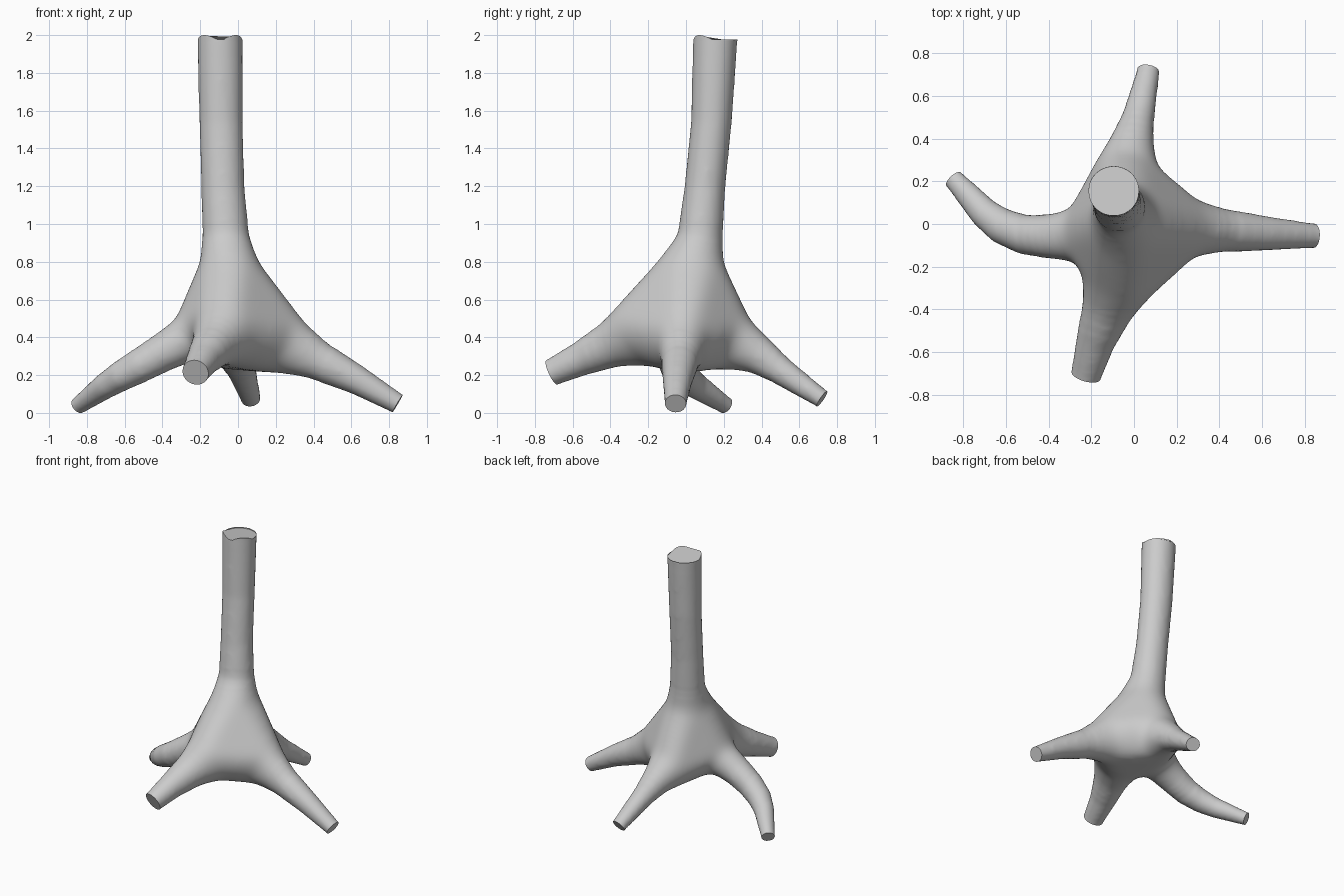
import bpy, bmesh, math
from mathutils import Vector

if "Cube" in bpy.data.objects:
    bpy.data.objects.remove(bpy.data.objects["Cube"])

SIDES = 20
# Each limb: (x, y, z, half width, half height), listed from the body out to the tip
TRUNK = [(-.045, .02, .8, .158, .18), (-.065, .075, .95, .122, .118), (-.08, .10, 1.2, .112, .106),
         (-.09, .135, 1.55, .113, .106), (-.095, .155, 1.98, .118, .116)]
ROOTS = [
    [(.27, -.02, .36, .14, .16), (.42, -.03, .285, .10, .105), (.63, -.045, .18, .078, .076), (.845, -.055, .055, .056, .053)],
    [(-.08, -.28, .42, .17, .18), (-.125, -.4, .365, .122, .125), (-.18, -.55, .295, .09, .09), (-.225, -.71, .22, .070, .070)],
    [(-.03, .27, .37, .15, .15), (-.01, .38, .315, .107, .107), (.02, .5, .23, .074, .074), (.068, .72, .08, .052, .048)],
    [(-.27, -.05, .395, .13, .125), (-.38, -.06, .335, .11, .108), (-.52, -.048, .255, .092, .09),
     (-.62, -.01, .2, .083, .079), (-.70, .05, .15, .07, .068), (-.845, .21, .045, .047, .045)],
]


def ring(c, n, a, b, upright):
    u = Vector((1, 0, 0)) if upright else Vector((n.y, -n.x, 0)).normalized()
    v = n.cross(u).normalized()
    return [c + u * a * math.cos(t) + v * b * math.sin(t)
            for t in (2 * math.pi * i / SIDES for i in range(SIDES))]


def add_limb(bm, path, upright=False):
    pts = [Vector(p[:3]) for p in path]
    n_end = (pts[-1] - pts[-2]).normalized()
    # overshoot the tip so it can be cut off cleanly
    full = list(path) + [(*(pts[-1] + n_end * .06), *path[-1][3:])]
    cs = [Vector(p[:3]) for p in full]
    rings = []
    for i, p in enumerate(full):
        n = (cs[min(i + 1, len(cs) - 1)] - cs[max(i - 1, 0)]).normalized()
        if upright:
            n = Vector((0, 0, 1))
        # small allowance for shrinkage during smoothing
        rings.append([bm.verts.new(q) for q in ring(cs[i], n, p[3] + .003, p[4] + .003, upright)])
    for r, s in zip(rings, rings[1:]):
        for i in range(SIDES):
            j = (i + 1) % SIDES
            bm.faces.new((r[i], r[j], s[j], s[i]))
    bm.faces.new(rings[0][::-1])
    bm.faces.new(rings[-1])
    return [v.co.copy() for v in rings[0]], pts[-1], n_end


# Limbs plus a hull body joining their inner ends
bm = bmesh.new()
limbs = [add_limb(bm, TRUNK, True)] + [add_limb(bm, r) for r in ROOTS]
body = [bm.verts.new(co) for inner, _, _ in limbs for co in inner]
hull = bmesh.ops.convex_hull(bm, input=body)
loose = [v for v in body if v.is_valid and not v.link_faces]
bmesh.ops.delete(bm, geom=loose, context='VERTS')
bmesh.ops.recalc_face_normals(bm, faces=bm.faces)
mesh = bpy.data.meshes.new("trunk_with_roots")
bm.to_mesh(mesh)
bm.free()
obj = bpy.data.objects.new("trunk_with_roots", mesh)
bpy.context.collection.objects.link(obj)

# Fuse into one skin
mod = obj.modifiers.new("fuse", 'REMESH')
mod.mode = 'VOXEL'
mod.voxel_size = .016
bm = bmesh.new()
bm.from_object(obj, bpy.context.evaluated_depsgraph_get())
obj.modifiers.clear()

# Soften everything slightly, and the body where limbs flare out more strongly
for _ in range(6):
    bmesh.ops.smooth_vert(bm, verts=bm.verts, factor=.5, use_axis_x=True, use_axis_y=True, use_axis_z=True)
centre = Vector((-.03, 0, .47))
for radius in (.55, .5, .46, .43):
    near = [v for v in bm.verts if (v.co - centre).length < radius]
    for _ in range(7):
        bmesh.ops.smooth_vert(bm, verts=near, factor=.5, use_axis_x=True, use_axis_y=True, use_axis_z=True)

# Cut flat ends on every limb
for i, (_, tip, n) in enumerate(limbs):
    n = Vector((0, 0, 1)) if i == 0 else n
    cut = bmesh.ops.bisect_plane(bm, geom=bm.verts[:] + bm.edges[:] + bm.faces[:], plane_co=tip,
                                 plane_no=n, clear_outer=True)
    rim = [e for e in cut['geom_cut'] if isinstance(e, bmesh.types.BMEdge)]
    if i == 0:
        # Uneven broken top with two peaks at the front
        for v in {v for e in rim for v in e.verts}:
            t = math.atan2(v.co.y - tip.y, v.co.x - tip.x)
            v.co.z = 1.968 + (.032 * abs(math.sin(2 * t)) if t < 0 else 0)
    bmesh.ops.holes_fill(bm, edges=rim, sides=0)

# Rest on the ground
low = min(v.co.z for v in bm.verts)
bmesh.ops.translate(bm, verts=[v for v in bm.verts if v.co.z < 1.9], vec=(0, 0, -low))
bmesh.ops.recalc_face_normals(bm, faces=bm.faces)
bm.to_mesh(mesh)
bm.free()

bpy.context.view_layer.objects.active = obj
obj.select_set(True)
bpy.ops.object.shade_smooth_by_angle(angle=math.radians(40))
